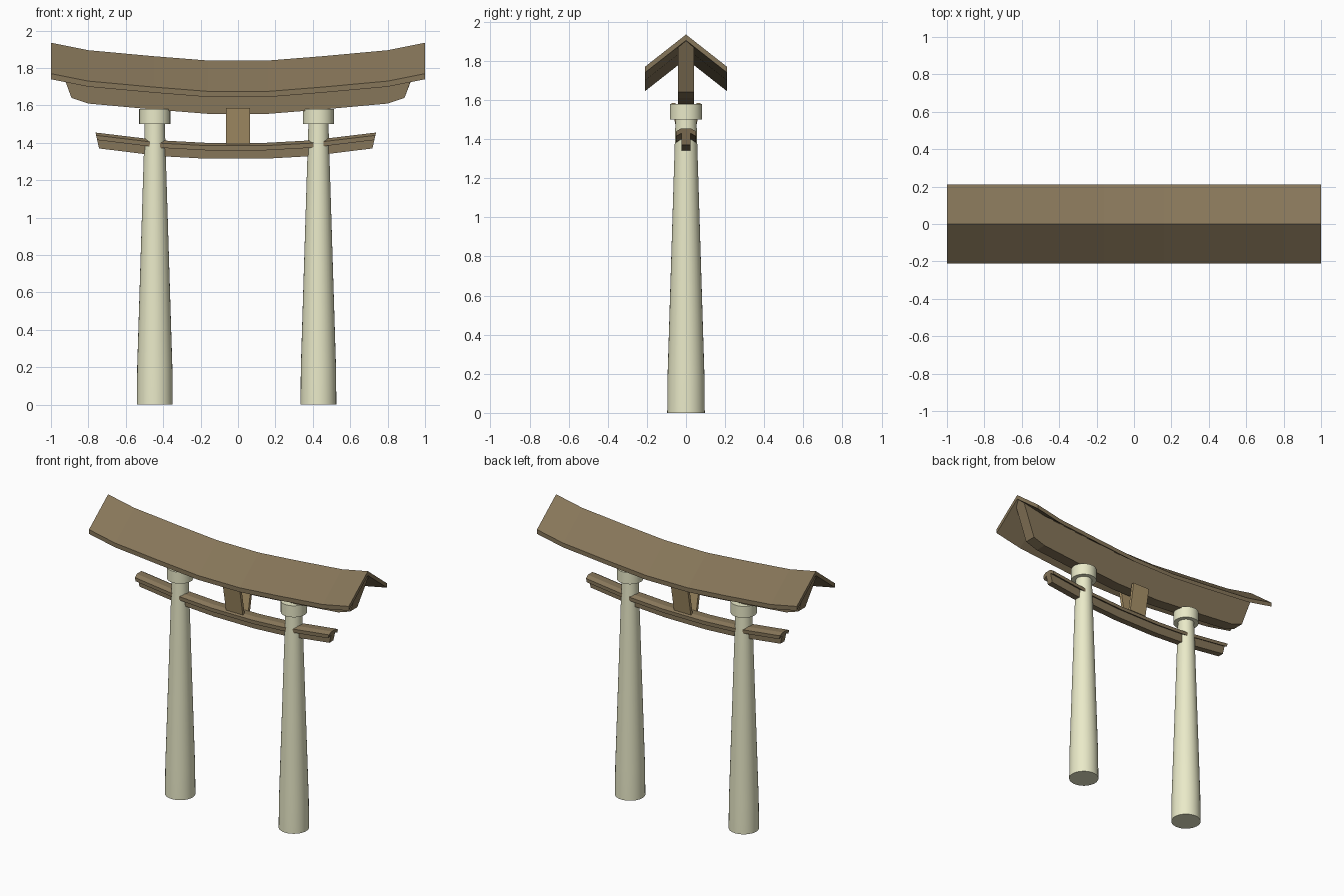
import bpy, bmesh, math

if "Cube" in bpy.data.objects:
    bpy.data.objects.remove(bpy.data.objects["Cube"])

def material(name, rgb):
    m = bpy.data.materials.new(name)
    m.diffuse_color = (*rgb, 1)
    m.use_nodes = True
    m.node_tree.nodes["Principled BSDF"].inputs["Base Color"].default_value = m.diffuse_color
    return m

BROWN = material("dark_wood", (0.24, 0.18, 0.10))
TAN = material("light_wood", (0.40, 0.29, 0.14))
CREAM = material("pale_post", (0.82, 0.82, 0.58))

def loft(name, rings, mat):
    """Closed solid through rings of equal point count, capped at both ends."""
    bm = bmesh.new()
    vs = [[bm.verts.new(p) for p in r] for r in rings]
    n = len(rings[0])
    for a, b in zip(vs, vs[1:]):
        for i in range(n):
            j = (i + 1) % n
            bm.faces.new((a[i], a[j], b[j], b[i]))
    bm.faces.new(vs[0])
    bm.faces.new(vs[-1])
    bmesh.ops.recalc_face_normals(bm, faces=bm.faces)
    me = bpy.data.meshes.new(name)
    bm.to_mesh(me)
    bm.free()
    me.materials.append(mat)
    ob = bpy.data.objects.new(name, me)
    bpy.context.collection.objects.link(ob)
    return ob

def both_sides(half):
    """Mirror (x, lift) stations to the negative side."""
    return [(-x, z) for x, z in reversed(half)] + half

def mirrored(half):
    """Mirror an open (y, z) half profile into a closed one."""
    return half + [(-y, z) for y, z in reversed(half) if y > 0]

# Top roof: bent gable slab following the upward curve
roof_curve = both_sides([(0.16, 0), (0.45, 0.023), (0.8, 0.055), (1.0, 0.095)])
slab = mirrored([(0, 1.84), (0.21, 1.675), (0.21, 1.645), (0, 1.81)])
# mirrored() keeps y = 0 points once, so order the closed outline explicitly
slab = [(0, 1.84), (0.21, 1.675), (0.21, 1.645), (0, 1.81), (-0.21, 1.645), (-0.21, 1.675)]
loft("roof", [[(x, y, z + l) for y, z in slab] for x, l in roof_curve], BROWN)

# Main beam under the roof, ends slanting outward towards the ridge
rings = []
for x, l in both_sides([(0.16, 0), (0.45, 0.023), (0.8, 0.055), (0.89, 0.085)]):
    s = math.copysign(1, x)
    end = abs(x) > 0.85
    xt = s * 0.995 if end else x
    xm = s * 0.98 if end else x
    lt = 0.093 if end else l
    rings.append([(x, -0.04, 1.555 + l), (x, 0.04, 1.555 + l), (xm, 0.04, 1.79 + lt),
                  (xt, 0, 1.82 + lt), (xm, -0.04, 1.79 + lt)])
loft("main_beam", rings, BROWN)

# Tie beam with its own small roof, passing through the posts
tie_curve = both_sides([(0.16, 0), (0.40, 0.013), (0.75, 0.055)])
cap = [(0.025, 0), (0.05, -0.015), (0.05, -0.04), (0.022, -0.024),
       (-0.022, -0.024), (-0.05, -0.04), (-0.05, -0.015), (-0.025, 0)]
bar = [(0.022, -0.02), (0.022, -0.085), (-0.022, -0.085), (-0.022, -0.02)]
for name, profile in (("tie_beam_cap", cap), ("tie_beam", bar)):
    loft(name, [[(x * (1 + 0.3 * z) - 0.012, y, 1.40 + l + z) for y, z in profile]
                for x, l in tie_curve], BROWN)

# Centre strut: two planks leaning apart towards the top
for name, s in (("front_plaque", -1), ("back_plaque", 1)):
    ends = [(s * 0.02, 1.395), (s * 0.04, 1.395), (s * 0.075, 1.585), (s * 0.055, 1.585)]
    loft(name, [[(x, y, z) for y, z in ends] for x in (-0.065, 0.065)], TAN)

# Tapered posts with collars
def turned(name, cx, profile, sides=32):
    ob = loft(name, [[(cx + r * math.cos(2 * math.pi * i / sides),
                       r * math.sin(2 * math.pi * i / sides), z)
                      for i in range(sides)] for r, z in profile], CREAM)
    bpy.context.view_layer.objects.active = ob
    ob.select_set(True)
    bpy.ops.object.shade_smooth_by_angle(angle=math.radians(30))
    ob.select_set(False)

for side, cx in (("left", -0.445), ("right", 0.43)):
    turned(side + "_post", cx, [(0.096, 0), (0.094, 0.2), (0.053, 1.52)])
    turned(side + "_collar", cx, [(0.083, 1.50), (0.083, 1.58)])
